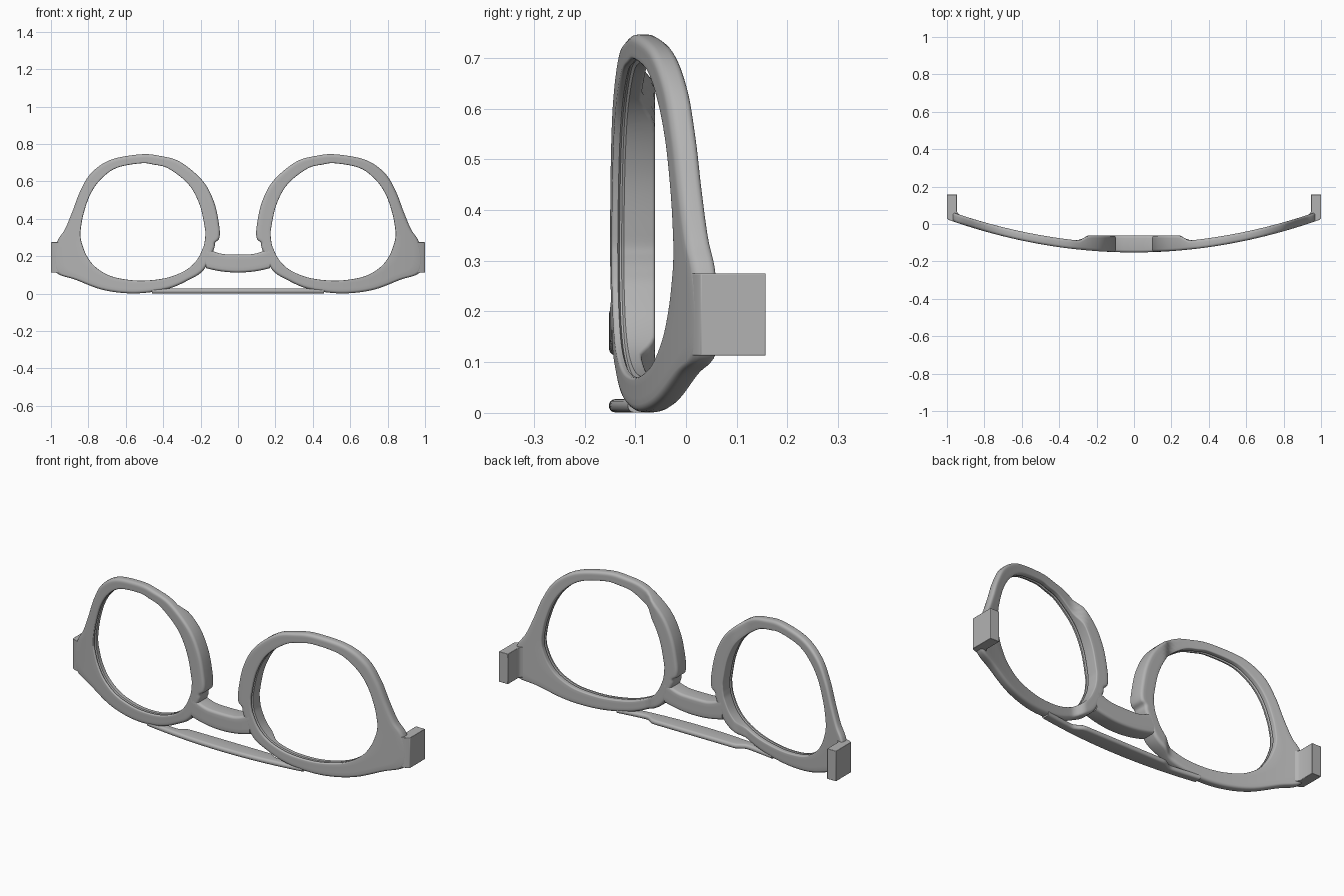
import bpy, bmesh, math
from mathutils import Vector

if "Cube" in bpy.data.objects:
    bpy.data.objects.remove(bpy.data.objects["Cube"], do_unlink=True)

GREY = (0.45, 0.45, 0.45, 1)
mat = bpy.data.materials.new("plain grey")
mat.use_nodes = True
mat.diffuse_color = GREY
mat.node_tree.nodes["Principled BSDF"].inputs["Base Color"].default_value = GREY


def front(x):
    """Wrap curve of the front surface."""
    return -0.152 + 0.177 * x * x


def back(x):
    """Thin frame, thickened behind the nose."""
    t = min(max((abs(x) - 0.24) / 0.06, 0), 1)
    t = t * t * (3 - 2 * t)
    return -0.061 * (1 - t) + (front(x) + 0.048) * t


def section(a, b, ra, rb, groove=False):
    """Rounded slab section between plan points a and b, following the wrap."""
    a, b = Vector(a), Vector(b)
    width = (b - a).length
    d = (b - a) / width
    pts = []

    def add(s, depth, from_front=True):
        p = a + d * s
        y = front(p.x) + depth if from_front else back(p.x) - depth
        pts.append((p.x, y, p.y))

    def corner(r, outer, is_front):
        steps = range(5)
        # travel: a-front, b-front, b-back, a-back
        if outer != is_front:
            steps = reversed(steps)
        for i in steps:
            ang = i * math.pi / 8
            u, v = r * (1 - math.sin(ang)), r * (1 - math.cos(ang))
            add(width - u if outer else u, v, is_front)

    def span(s0, s1, is_front):
        for k in (0.25, 0.5, 0.75):
            add(s0 + (s1 - s0) * k, 0, is_front)

    corner(ra, False, True)
    span(ra, width - rb, True)
    corner(rb, True, True)
    corner(rb, True, False)
    span(width - rb, ra, False)
    corner(ra, False, False)
    if groove:
        for s, depth in ((0, 0.024), (0.008, 0.02), (0.008, 0.016), (0, 0.012)):
            add(s, depth)
    return pts


def finish(name, bm, mirror=False, bevel=0):
    bmesh.ops.recalc_face_normals(bm, faces=bm.faces)
    me = bpy.data.meshes.new(name)
    bm.to_mesh(me)
    bm.free()
    ob = bpy.data.objects.new(name, me)
    bpy.context.collection.objects.link(ob)
    me.materials.append(mat)
    if bevel:
        m = ob.modifiers.new("soft edges", "BEVEL")
        m.width, m.segments = bevel, 2
    if mirror:
        m = ob.modifiers.new("mirror", "MIRROR")
        m.use_mirror_merge = False
    bpy.ops.object.select_all(action="DESELECT")
    ob.select_set(True)
    bpy.context.view_layer.objects.active = ob
    bpy.ops.object.shade_smooth_by_angle(angle=math.radians(35))
    return ob


def loft(name, sections, closed=False, mirror=False):
    bm = bmesh.new()
    rings = [[bm.verts.new(p) for p in s] for s in sections]
    n = len(rings[0])
    for i in range(len(rings) if closed else len(rings) - 1):
        r0, r1 = rings[i], rings[(i + 1) % len(rings)]
        for j in range(n):
            k = (j + 1) % n
            bm.faces.new((r0[j], r0[k], r1[k], r1[j]))
    if not closed:
        bm.faces.new(rings[0])
        bm.faces.new(rings[-1])
    return finish(name, bm, mirror)


def spline(ctrl, steps=6):
    """Closed smooth curve through the control rows."""
    out, n = [], len(ctrl)
    for i in range(n):
        p0, p1, p2, p3 = (Vector(ctrl[(i + k) % n]) for k in (-1, 0, 1, 2))
        for s in range(steps):
            t = s / steps
            out.append(0.5 * (2 * p1 + (p2 - p0) * t
                              + (2 * p0 - 5 * p1 + 4 * p2 - p3) * t ** 2
                              + (3 * p1 - p0 - 3 * p2 + p3) * t ** 3))
    return out


# Lens rims: lens opening x, z paired with outer edge x, z
rim = [
    (.52, .697, .52, .745), (.65, .672, .68, .716), (.735, .61, .785, .645),
    (.79, .53, .845, .545), (.825, .43, .885, .44), (.84, .35, .925, .345),
    (.842, .31, .965, .283), (.835, .27, .985, .2), (.81, .205, .97, .112),
    (.765, .145, .87, .075), (.69, .098, .74, .025), (.6, .076, .62, .004),
    (.5, .07, .5, .004), (.38, .085, .37, .027), (.28, .125, .27, .07),
    (.22, .18, .185, .125), (.187, .245, .13, .235), (.178, .28, .122, .272),
    (.175, .31, .1, .297), (.177, .35, .1, .36), (.205, .475, .128, .49),
    (.265, .585, .19, .605), (.37, .668, .31, .705), (.45, .69, .42, .737),
]
loft("lens_rims",
     [section((p[0], p[1]), (p[2], p[3]), 0.006, 0.015, True) for p in spline(rim)],
     closed=True, mirror=True)

# Bridge, flaring up where it meets the rims
bridge = []
for i in range(-16, 17):
    x = 0.172 * i / 16
    low = 0.113 + 0.8 * x * x
    high = 0.209 + 0.3 * x * x + 0.03 * max(0, (abs(x) - 0.06) / 0.11) ** 2
    bridge.append(section((x, low), (x, high), 0.014, 0.014))
loft("bridge", bridge)

# Slim cross bar
bar = []
for i in range(-24, 25):
    x = 0.46 * i / 24
    bar.append(section((x, 0.001), (x, 0.027), 0.012, 0.012))
loft("cross_bar", bar)

# Hinge end pieces: plan profile raised to full height
plan = [(.93, front(.93) + .002), (.99, front(.99)), (1, .03), (1, .157),
        (.947, .157), (.947, .068), (.941, .056), (.925, .044)]
bm = bmesh.new()
base = bm.faces.new([bm.verts.new((x, y, 0.113)) for x, y in plan])
top = bmesh.ops.extrude_face_region(bm, geom=[base])["geom"]
bmesh.ops.translate(bm, vec=(0, 0, 0.162),
                    verts=[v for v in top if isinstance(v, bmesh.types.BMVert)])
finish("hinge_end_pieces", bm, mirror=True, bevel=0.002)
